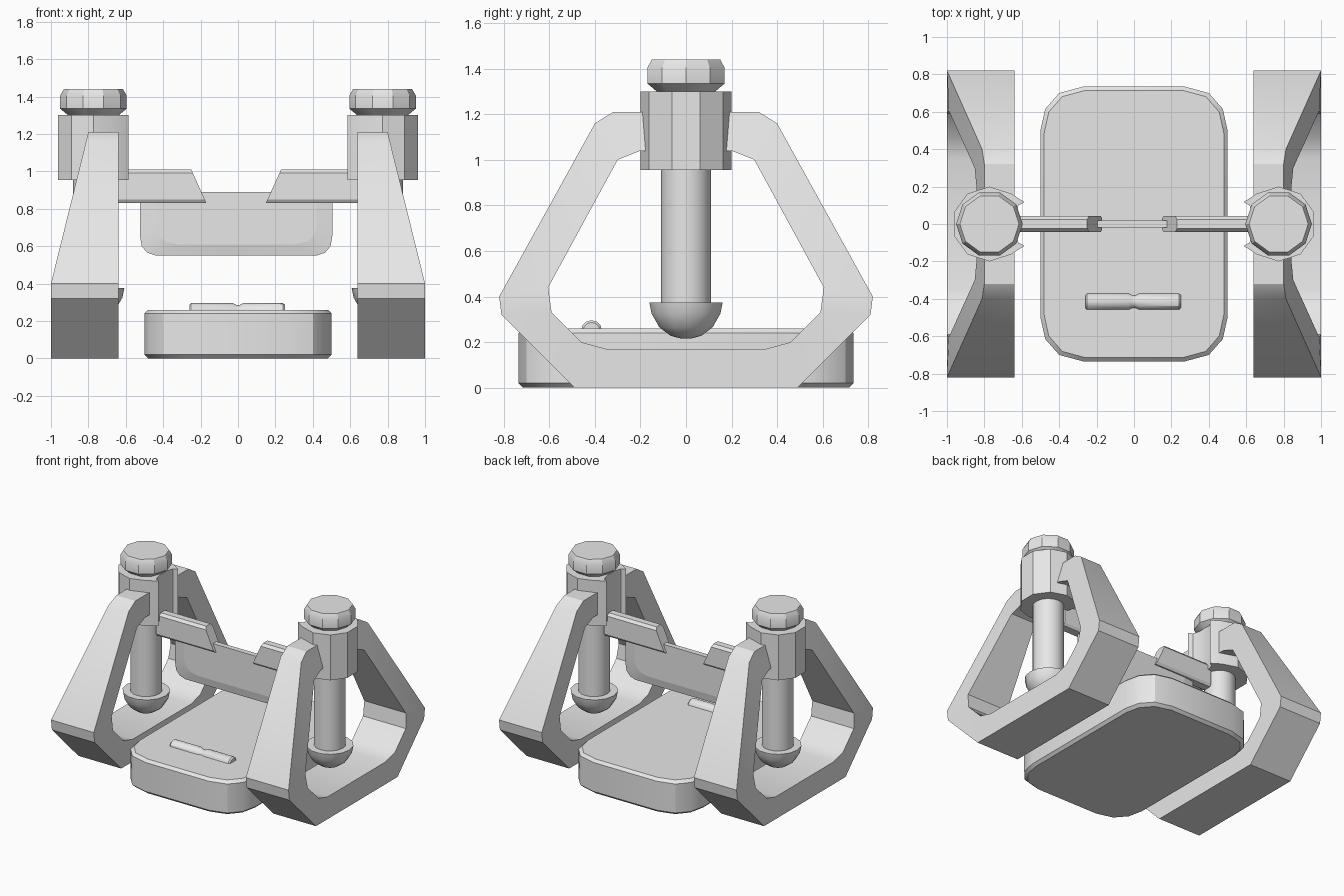
import bpy, bmesh, math

if "Cube" in bpy.data.objects:
    bpy.data.objects.remove(bpy.data.objects["Cube"])

grey = bpy.data.materials.new("light grey")
grey.diffuse_color = (0.8, 0.8, 0.8, 1)
grey.use_nodes = True
grey.node_tree.nodes["Principled BSDF"].inputs["Base Color"].default_value = grey.diffuse_color


def loft(name, rings, closed=False, angle=30):
    """Skin equal-length rings of points; cap the ends or join them up."""
    bm = bmesh.new()
    vs = [[bm.verts.new(p) for p in r] for r in rings]
    pairs = list(zip(vs, vs[1:])) + ([(vs[-1], vs[0])] if closed else [])
    n = len(vs[0])
    for a, b in pairs:
        for i in range(n):
            j = (i + 1) % n
            bm.faces.new((a[i], a[j], b[j], b[i]))
    if not closed:
        bm.faces.new(vs[0])
        bm.faces.new(vs[-1])
    bmesh.ops.recalc_face_normals(bm, faces=bm.faces)
    me = bpy.data.meshes.new(name)
    bm.to_mesh(me)
    bm.free()
    me.materials.append(grey)
    ob = bpy.data.objects.new(name, me)
    bpy.context.collection.objects.link(ob)
    bpy.ops.object.select_all(action='DESELECT')
    ob.select_set(True)
    bpy.context.view_layer.objects.active = ob
    bpy.ops.object.shade_smooth_by_angle(angle=math.radians(angle))
    return ob


def lathe(name, profile, cx, n=10):
    """Vertical turned part from (radius, height) pairs."""
    ring = [(math.cos(2 * math.pi * i / n), math.sin(2 * math.pi * i / n)) for i in range(n)]
    return loft(name, [[(cx + r * c, r * s, z) for c, s in ring] for r, z in profile])


def both(half):
    """Complete a half outline that runs from axis to axis."""
    return half + [(-a, b) for a, b in reversed(half) if a > 0]


# Side frames: a closed loop whose outer face leans inward toward the top
outer = both([(0, 0), (.40, 0), (.49, 0), (.81, .32), (.82, .40), (.40, 1.16), (.32, 1.21), (0, 1.21)])
inner = both([(0, .17), (.35, .17), (.46, .20), (.59, .33), (.605, .44), (.30, 1.0), (.20, 1.04), (0, 1.04)])


def lean(z):
    return 1 - .2 * max(0, z - .40) / .81


for s, side in ((-1, "left"), (1, "right")):
    loft(side + "_frame", [
        [(s * .64, y, z) for y, z in outer],
        [(s * lean(z), y, z) for y, z in outer],
        [(s * lean(z), y, z) for y, z in inner],
        [(s * .64, y, z) for y, z in inner]], closed=True)
    cx = s * .773

    # Socket: decagon open toward the middle with a flared slot
    arc = [(.2 * math.cos(math.radians(a)), .2 * math.sin(math.radians(a))) for a in range(54, 307, 36)]
    plan = arc + [(.187, -.117), (.155, -.10), (.14, -.05), (.14, .05), (.155, .10), (.187, .117)]
    loft(side + "_socket", [[(cx - s * x, y, z) for x, y in plan] for z in (.955, 1.30)])

    # Knob, shaft and rounded foot
    lathe(side + "_knob", [(.135, 1.30), (.178, 1.335), (.178, 1.405), (.158, 1.44)], cx)
    lathe(side + "_shaft", [(.11, .30), (.11, .97)], cx, 16)
    lathe(side + "_foot", [(.165, .375), (.155, .325), (.12, .265), (.07, .228), (.02, .215)], cx, 14)

    # Arm: chamfered bar with a sloping tip
    section = [(-.03, .832), (.03, .832), (.042, .85), (.042, .99), (.025, 1.01), (-.025, 1.01), (-.042, .99), (-.042, .85)]

    def tip(z):
        return .16 + .08 * (z - .832) / .178
    loft(side + "_arm", [[(s * .66, y, z) for y, z in section],
                         [(s * tip(z) - .01, y, z) for y, z in section]])

# Hanging panel with a bevelled rim on both faces
rim = both([(0, .55), (.43, .55), (.475, .565), (.505, .60), (.515, .66), (.515, .89), (0, .89)])
field = both([(0, .61), (.32, .61), (.38, .625), (.415, .655), (.43, .70), (.43, .89), (0, .89)])
loft("panel", [[(x - .01, y, z) for x, z in o]
               for o, y in ((field, -.02), (rim, -.008), (rim, .008), (field, .02))], angle=5)

# Base block with rounded corners and chamfered rims
quarter = [(.5, .50), (.475, .615), (.40, .70), (.27, .735)]
corner = quarter + [(-x, y) for x, y in reversed(quarter)]
slab = corner + [(-x, -y) for x, y in corner]


def inset(d):
    return [(x * (1 - d / .5), y * (1 - d / .735)) for x, y in slab]


loft("base", [[(x, y, z) for x, y in inset(d)]
              for d, z in ((.02, 0), (0, .02), (0, .24), (.02, .26))])

# Small bar on the base, pinched at its middle
stations = [(-.26, .037), (-.25, .046), (-.03, .046), (-.01, .036), (.01, .036), (.03, .046), (.24, .046), (.25, .037)]
loft("base_bar", [[(x, -.415 + r * math.cos(a * math.pi / 6), .25 + r * math.sin(a * math.pi / 6))
                   for a in range(12)] for x, r in stations])
